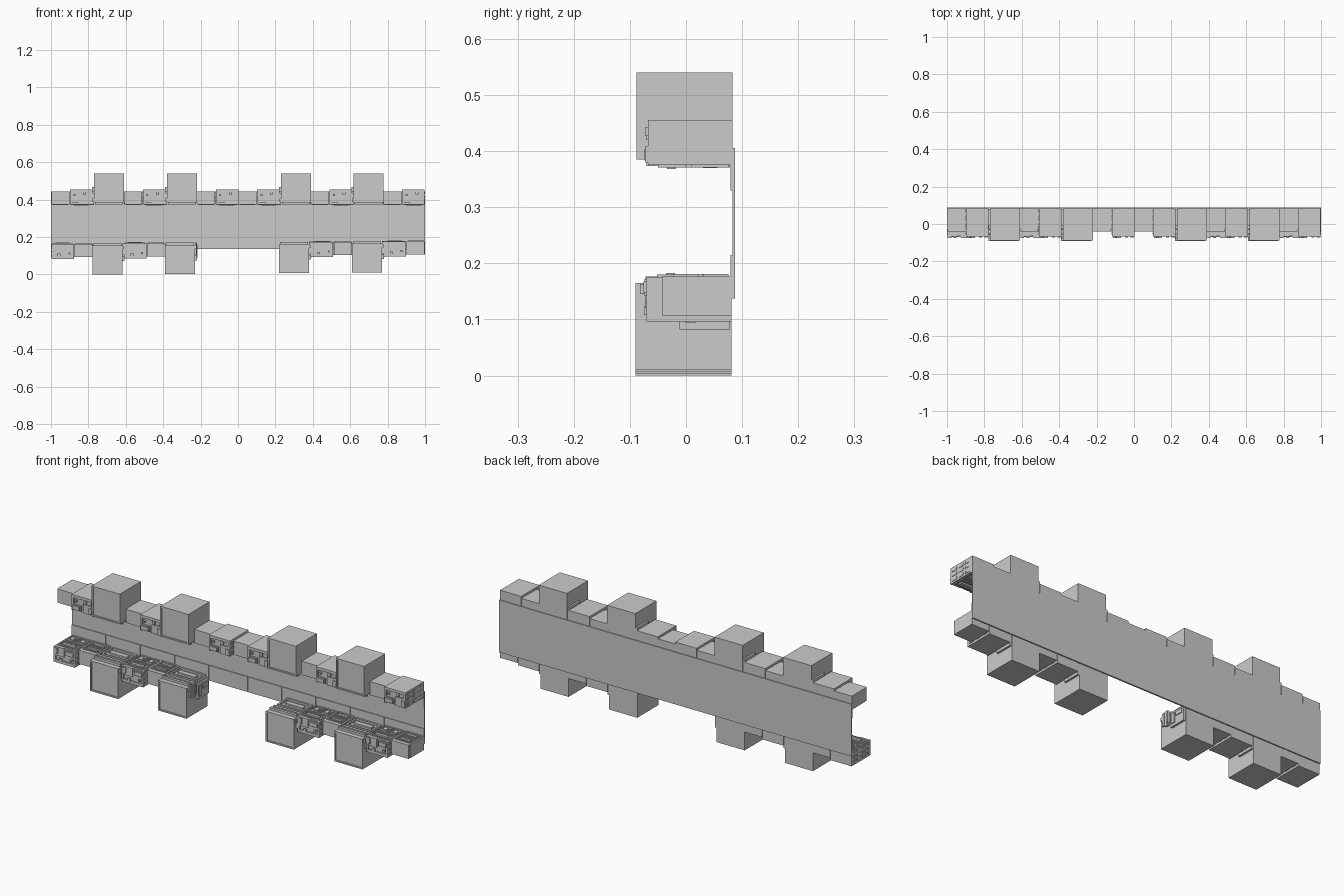
import bpy, bmesh
from mathutils import Matrix, Vector

def make_mesh(name, boxes):
    """Mesh of axis-aligned boxes given as (x0, x1, y0, y1, z0, z1)."""
    bm = bmesh.new()
    for x0, x1, y0, y1, z0, z1 in boxes:
        c = Vector((x0 + x1, y0 + y1, z0 + z1)) / 2
        s = (x1 - x0, y1 - y0, z1 - z0, 1)
        bmesh.ops.create_cube(bm, size=1, matrix=Matrix.Translation(c) @ Matrix.Diagonal(s))
    me = bpy.data.meshes.new(name)
    bm.to_mesh(me)
    bm.free()
    return me

def place(name, mesh, loc, flipped=False):
    ob = bpy.data.objects.new(name, mesh)
    ob.location = loc
    if flipped:
        ob.rotation_euler = (0, 3.14159265, 0)
    bpy.context.collection.objects.link(ob)
    return ob

def tray(x0, x1, y0, y1, z0, z1, w):
    """Rectangular rim lying in the xy plane."""
    return [(x0, x1, y0, y0 + w, z0, z1), (x0, x1, y1 - w, y1, z0, z1),
            (x0, x0 + w, y0 + w, y1 - w, z0, z1), (x1 - w, x1, y0 + w, y1 - w, z0, z1)]

def rim(x0, x1, z0, z1, y0, y1, w):
    """Rectangular rim standing in the xz plane."""
    return [(a, b, y0, y1, e, f) for a, b, e, f in (
        (x0, x1, z0, z0 + w), (x0, x1, z1 - w, z1),
        (x0, x0 + w, z0 + w, z1 - w), (x1 - w, x1, z0 + w, z1 - w))]

BACK = 0.083
# Local frame: z = 0 faces the corridor, +z points away from it.

# Plain locker: box, front cover and shallow trays on the corridor side
locker = [(0, .1, -.028, BACK, 0, .07), (.002, .098, -.04, -.028, 0, .07)]
locker += tray(.008, .092, -.02, .025, -.004, 0, .006)
locker += tray(.008, .092, .032, .078, -.004, 0, .006)
locker += [(.02, .08, -.004, .008, -.003, 0), (.02, .08, .048, .062, -.003, 0)]

# Equipment unit: body with front plates, pegs and a 3x3 grid on each end
unit = [(.102, .222, -.06, BACK, 0, .08)]
unit += [(.102, .222, -.068, -.06, .066, .08), (.102, .112, -.068, -.06, 0, .066),
         (.212, .222, -.068, -.06, 0, .066), (.112, .155, -.068, -.06, .006, .032),
         (.165, .212, -.066, -.06, 0, .045),
         (.108, .15, -.074, -.066, .008, .028), (.172, .188, -.073, -.066, .052, .068),
         (.2, .22, -.072, -.066, .004, .034), (.12, .13, -.071, -.06, .046, .056)]
for y in (-.038, .007, .05):
    for z in (.015, .04, .063):
        for xa, xb in ((.1, .102), (.222, .224)):
            unit += [(xa, xb, y - .008, y + .014, z - .007, z + .007),
                     (xa, xb, y - .017, y - .011, z - .006, z + .006)]
unit += tray(.108, .216, -.05, .0, -.004, 0, .007)
unit += tray(.108, .158, .01, .076, -.004, 0, .006)
unit += tray(.166, .216, .01, .076, -.004, 0, .006)
unit += [(.125, .2, -.034, -.018, -.007, 0), (.122, .144, .03, .056, -.005, 0),
         (.18, .202, .03, .056, -.005, 0)]

# Large crate: cube, front frame, corridor-side bars and one greebled flank
crate = [(.23, .39, -.083, BACK, .01, .165)]
crate += rim(.23, .39, .01, .165, -.088, -.083, .007)
crate += [(.235, .385, -.064, -.05, -.002, .01), (.235, .385, -.036, -.022, 0, .01),
          (.25, .37, -.05, -.036, .003, .01), (.26, .36, .025, .05, .002, .01)]
crate += tray(.238, .382, -.008, .078, .001, .01, .009)
crate += [(.22, .23, -.01, .08, .02, .093), (.22, .23, -.05, -.03, -.004, .07),
          (.222, .23, -.07, -.056, -.002, .062), (.216, .23, -.036, -.026, .01, .06),
          (.216, .22, .0, .02, .03, .08), (.216, .22, .03, .07, .03, .05),
          (.222, .23, -.08, -.07, .012, .03)]

LOCKER, UNIT, CRATE = (make_mesh(n, b) for n, b in (
    ("locker", locker), ("equipment_unit", unit), ("large_crate", crate)))

# (group start in x, has crate, locker and unit also below)
groups = [(-1, True, True), (-.61, True, True), (-.22, False, False),
          (0, True, False), (.388, True, True), (.776, False, True)]
for i, (x, has_crate, below) in enumerate(groups, 1):
    for name, mesh, mid, show, show_low in (
            ("locker", LOCKER, .05, True, below), ("equipment_unit", UNIT, .162, True, below),
            ("large_crate", CRATE, .31, has_crate, has_crate)):
        if show:
            place(f"upper_{name}_{i}", mesh, (x, 0, .375))
        if show_low:  # lower row is the upper row turned over, sitting slightly out of level
            z = .545 + .007 * -(x + mid) - .375
            place(f"lower_{name}_{i}", mesh, (-x, -.002, z), True)

# Back wall sheet with thicker segmented strips along its top and bottom
place("back_wall", make_mesh("back_wall", [(-1, 1, .083, .087, .137, .405)]), (0, 0, 0))
edges = [-1, -.805, -.61, -.415, -.22, 0, .194, .388, .582, .776, 1]
strips = [(a + (.002 if a > -1 else 0), b - (.002 if b < 1 else 0), .079, .083, z0, z1)
          for a, b in zip(edges, edges[1:]) for z0, z1 in ((.137, .215), (.33, .405))]
place("wall_strips", make_mesh("wall_strips", strips), (0, 0, 0))
